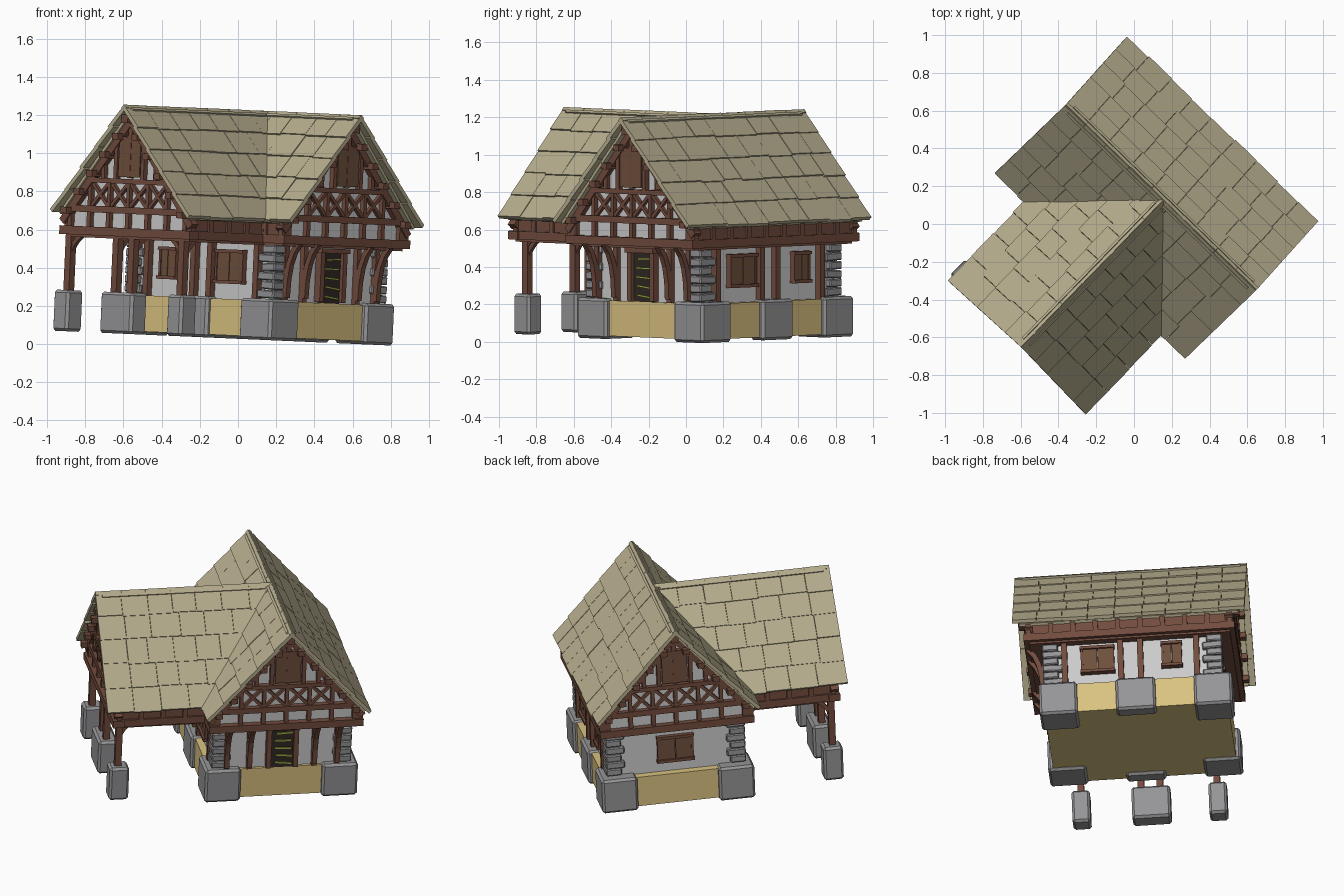
import bpy, bmesh, math, random
from mathutils import Matrix, Vector

if "Cube" in bpy.data.objects:
    bpy.data.objects.remove(bpy.data.objects["Cube"])

random.seed(4)
T, R = Matrix.Translation, Matrix.Rotation
COL = {"tile": (.47, .42, .27), "wood": (.17, .072, .048), "plaster": (.6, .6, .61), "stone": (.3, .3, .31),
       "sand": (.7, .54, .22), "shutter": (.16, .08, .045), "dark": (.03, .022, .018), "green": (.35, .42, .06)}
parts = {}


def part(name, col):
    if name not in parts:
        parts[name] = (bmesh.new(), col)
    return parts[name][0]


# Wall frame: s along the wall, n outward, z up; angle 0 faces the porch side
def frame(deg, u=0, v=0):
    return T((u, v, 0)) @ R(math.radians(deg), 4, 'Z') @ Matrix.Diagonal((1, -1, 1, 1))


def box(p, F, c, size, rot=None):
    m = F @ T(c) @ (rot or Matrix()) @ Matrix.Diagonal((*size, 1))
    bmesh.ops.create_cube(part(*p), size=1, matrix=m)


def bar(p, F, a, b, w, t):
    a, b = Vector(a), Vector(b)
    z = (b - a).normalized()
    ref = Vector((0, 1, 0)) if abs(z.y) < .9 else Vector((0, 0, 1))
    x = ref.cross(z).normalized()
    rot = Matrix((x, z.cross(x), z)).transposed().to_4x4()
    box(p, F, (a + b) / 2, (w, t, (b - a).length), rot)


def arc(p, F, a, c, b, w, n=4):
    a, b, c = Vector(a), Vector(b), Vector(c)
    q = [a * (1 - t) ** 2 + c * 2 * t * (1 - t) + b * t * t for t in [i / n for i in range(n + 1)]]
    for i in range(n):
        bar(p, F, q[i], q[i + 1] + (q[i + 1] - q[i]) * .06, w, w)


def prism(p, F, pts, n0, n1):
    bm = part(*p)
    a = [bm.verts.new(F @ Vector((s, n0, z))) for s, z in pts]
    b = [bm.verts.new(F @ Vector((s, n1, z))) for s, z in pts]
    bm.faces.new(a)
    bm.faces.new(b[::-1])
    for i in range(len(a)):
        j = (i + 1) % len(a)
        bm.faces.new((a[i], b[i], b[j], a[j]))


TILE, WOOD, FRAME = ("roof_tiles", "tile"), ("timber_frame", "wood"), ("window_frames", "wood")
SHUT, STONE, POST = ("shutters", "shutter"), ("footing_blocks", "stone"), ("porch_posts", "wood")
WALL, ATTIC, QUOIN = ("ground_walls", "plaster"), ("attic_walls", "plaster"), ("corner_quoins", "stone")
I = Matrix()
WU = .02          # wing centre line
BU = -.025        # foundation centre offset
SL = 1.13         # roof slope
PITCH = math.atan(SL)


# Roof slopes: five overlapping rows of jittered tiles over a thin deck
def roof(F, span, skip=lambda l, r, n: False):
    rows, length = 5, .5 / math.cos(PITCH)
    step = length / rows
    dn, dz = math.cos(PITCH), math.sin(PITCH)

    def slab(l, r, d, ln, th, off, tilt):
        c = ((l + r) / 2, d * dn + off * dz, 1.2 - d * dz + off * dn)
        box(TILE, F, c, (r - l, ln, th), R(-PITCH + tilt, 4, 'X'))

    for i in range(rows):
        s0, s1 = span(i * step * dn)
        slab(s0 + .04, s1 - .04, (i + .5) * step, step, .016, -.036, 0)
        k = max(1, round((s1 - s0) / .157))
        w = (s1 - s0) / k
        cuts = [s0] + [s0 + w * j + random.uniform(-.014, .014) for j in range(1, k)] + [s1]
        for l, r in zip(cuts, cuts[1:]):
            if not skip(l, r, i * step * dn):
                e = random.uniform(-.006, .006)
                top = i * step - (.012 if i else -.004)   # top row stops at the ridge
                end = (i + 1) * step + .012 + e
                slab(l + .001, r - .001, (top + end) / 2, end - top, .022,
                     -.014 + random.uniform(-.002, .002), math.radians(2.8))


roof(frame(180), lambda n: (-.705, .705))
roof(frame(0), lambda n: (-.705, .705), lambda l, r, n: max(abs(l - WU), abs(r - WU)) < n)
roof(frame(90, WU), lambda n: (-1.085, -n))
roof(frame(-90, WU), lambda n: (n, 1.085))

# Attic bodies and floor slabs
shape = [(-.44, .51), (.44, .51), (.44, .62), (0, 1.13), (-.44, .62)]
prism(ATTIC, frame(90), shape, -.6, .6)
prism(ATTIC, frame(0, WU), shape, 0, 1.0)
box(("attic_floor", "wood"), I, (0, 0, .505), (1.22, .9, .03))
box(("attic_floor", "wood"), I, (WU, -.7, .505), (.9, .62, .03))


# Half-timbered gable
def gable(F, d):
    n = d + .008
    box(WOOD, F, (0, d + .005, .525), (.95, .07, .045))
    box(WOOD, F, (0, n, .64), (.88, .05, .035))
    box(WOOD, F, (0, n, .792), (.6, .05, .026))
    for s in (-.42, -.28, -.14, 0, .14, .28, .42):
        box(WOOD, F, (s, n, .58), (.026, .035, .1))
    for s in (-.28, -.14, 0, .14, .28):
        box(WOOD, F, (s, n, .715), (.022, .035, .14))
    for s in (-.21, -.07, .07, .21):
        for k in (-1, 1):
            bar(WOOD, F, (s - .06 * k, n, .658), (s + .06 * k, n, .78), .018, .026)
    for k in (-1, 1):
        bar(WOOD, F, (k * .47, n, .57), (0, n, 1.11), .04, .05)
        box(WOOD, F, (k * .098, n, .91), (.024, .04, .24))
        box(WOOD, F, (k * .19, n, .84), (.024, .035, .1))
        box(SHUT, F, (k * .043, n + .006, .91), (.07, .024, .19))
        for i in range(5):
            s = .07 + i * .088
            box(WOOD, F, (k * s, d + .03, 1.105 - SL * s), (.042, .08, .034))
    box(WOOD, F, (0, n, 1.015), (.2, .045, .022))
    box(WOOD, F, (0, n, .91), (.02, .04, .2))
    box(WOOD, F, (0, n, 1.06), (.03, .035, .1))
    box(WOOD, F, (0, d + .035, 1.12), (.045, .08, .045))


for F, d in ((frame(90), .6), (frame(-90), .6), (frame(0, WU), 1.0)):
    gable(F, d)


# Eave beams with stub studs
def eave(F, d, s0, s1):
    c, w = (s0 + s1) / 2, s1 - s0
    box(WOOD, F, (c, d, .525), (w, .05, .045))
    box(WOOD, F, (c, d - .008, .575), (w - .04, .04, .08))
    k = round(w / .14)
    for i in range(k + 1):
        box(WOOD, F, (s0 + .03 + (w - .06) * i / k, d + .003, .58), (.03, .042, .08))


eave(frame(180), .45, -.64, .64)
eave(frame(0), .45, -.64, -.42)
eave(frame(0), .45, .46, .64)
eave(frame(90, WU), .44, -1.03, -.43)
eave(frame(-90, WU), .44, .43, 1.03)

# Ground floor: sand-coloured base, plaster walls, corner stones
box(("foundation", "sand"), I, (BU, 0, .105), (1.11, .89, .19))
box(WALL, I, (-.008, 0, .35), (1.04, .8, .31))
for x in (-1, 1):
    for y in (-1, 1):
        box(STONE, I, (BU + x * .47, y * .36, .102), (.23, .22, .216))
        for i in range(6):
            a, b = ((.12, .095), (.095, .115))[i % 2]
            box(QUOIN, I, (-.012 + x * (.545 - a / 2), y * (.43 - b / 2), .235 + i * .047), (a, b, .043),
                R(random.uniform(-.06, .06), 4, 'Y'))
for y in (-1, 1):
    box(STONE, I, (BU, y * .42, .102), (.24, .1, .216))


# Shuttered windows
def window(F, s, d, w, z0, z1):
    z, h = (z0 + z1) / 2, z1 - z0
    for k in (-1, 1):
        box(SHUT, F, (s + k * w / 4, d + .01, z), (w / 2 - .004, .03, h))
        box(FRAME, F, (s + k * (w / 2 + .004), d + .01, z), (.014, .04, h))
    box(FRAME, F, (s, d + .015, z1 + .006), (w + .03, .045, .018))
    box(FRAME, F, (s, d + .015, z0 - .006), (w + .03, .05, .018))


for deg, sg in ((180, -1), (0, 1)):
    F = frame(deg)
    window(F, sg * .2, .4, .18, .295, .445)
    window(F, sg * -.25, .4, .1, .305, .445)
    for s in (-.4, -.06, .06, .4):
        box(WOOD, F, (s, .41, .355), (.035, .05, .31))
window(frame(-90), 0, .52, .2, .28, .42)

# Door gable: posts, jetty braces and open door
F = frame(90)
box(("door_opening", "dark"), F, (0, .522, .335), (.14, .02, .27))
for i in range(5):
    box(("door_slats", "green"), F, (random.uniform(-.015, .015), .533, .23 + i * .05), (.1, .01, .01),
        R(random.uniform(-.15, .15), 4, 'Y'))
box(FRAME, F, (0, .54, .475), (.21, .05, .025))
for k in (-1, 1):
    box(FRAME, F, (k * .083, .53, .34), (.03, .045, .27))
    for s in (.2, .34):
        box(WOOD, F, (k * s, .52, .355), (.03, .04, .31))
        arc(WOOD, F, (k * s, .54, .22), (k * s, .54, .43), (k * s, .62, .505), .03)

# Open porch: footings, posts and curved braces
F = frame(0)
for s, w in ((-.425, .11), (-.02, .235), (.405, .11)):
    box(STONE, F, (s, .98, .102), (w, .12, .216))
for s, k in ((-.42, 1), (-.075, 0), (.04, 0), (.405, -1)):
    box(POST, F, (s, .985, .355), (.04, .04, .31))
    if k:
        arc(POST, F, (s, .985, .39), (s + k * .015, .985, .46), (s + k * .085, .985, .505), .024)
        arc(POST, F, (s, .985, .39), (s, .97, .46), (s, .9, .505), .024)
    else:
        arc(POST, F, (s, .985, .39), (s, .97, .46), (s, .9, .505), .024)

# Turn the plan, lean the model slightly, and create the objects
M = T((.09, .14, .03)) @ R(.044, 4, 'Y') @ R(math.radians(-44.1), 4, 'Z')
mats = {}
for k, c in COL.items():
    mats[k] = bpy.data.materials.new(k)
    mats[k].diffuse_color = (*c, 1)
for name, (bm, col) in parts.items():
    bmesh.ops.recalc_face_normals(bm, faces=bm.faces)
    me = bpy.data.meshes.new(name)
    bm.to_mesh(me)
    bm.free()
    me.materials.append(mats[col])
    ob = bpy.data.objects.new(name, me)
    ob.matrix_world = M
    bpy.context.collection.objects.link(ob)
    if col == "stone":
        bev = ob.modifiers.new("chamfer", 'BEVEL')
        bev.width = .014 if name == "footing_blocks" else .006
        bev.segments = 1

for m in bpy.data.materials:
    if m.users and not m.is_grease_pencil:
        m.use_nodes = True
        m.node_tree.nodes["Principled BSDF"].inputs["Base Color"].default_value = m.diffuse_color
